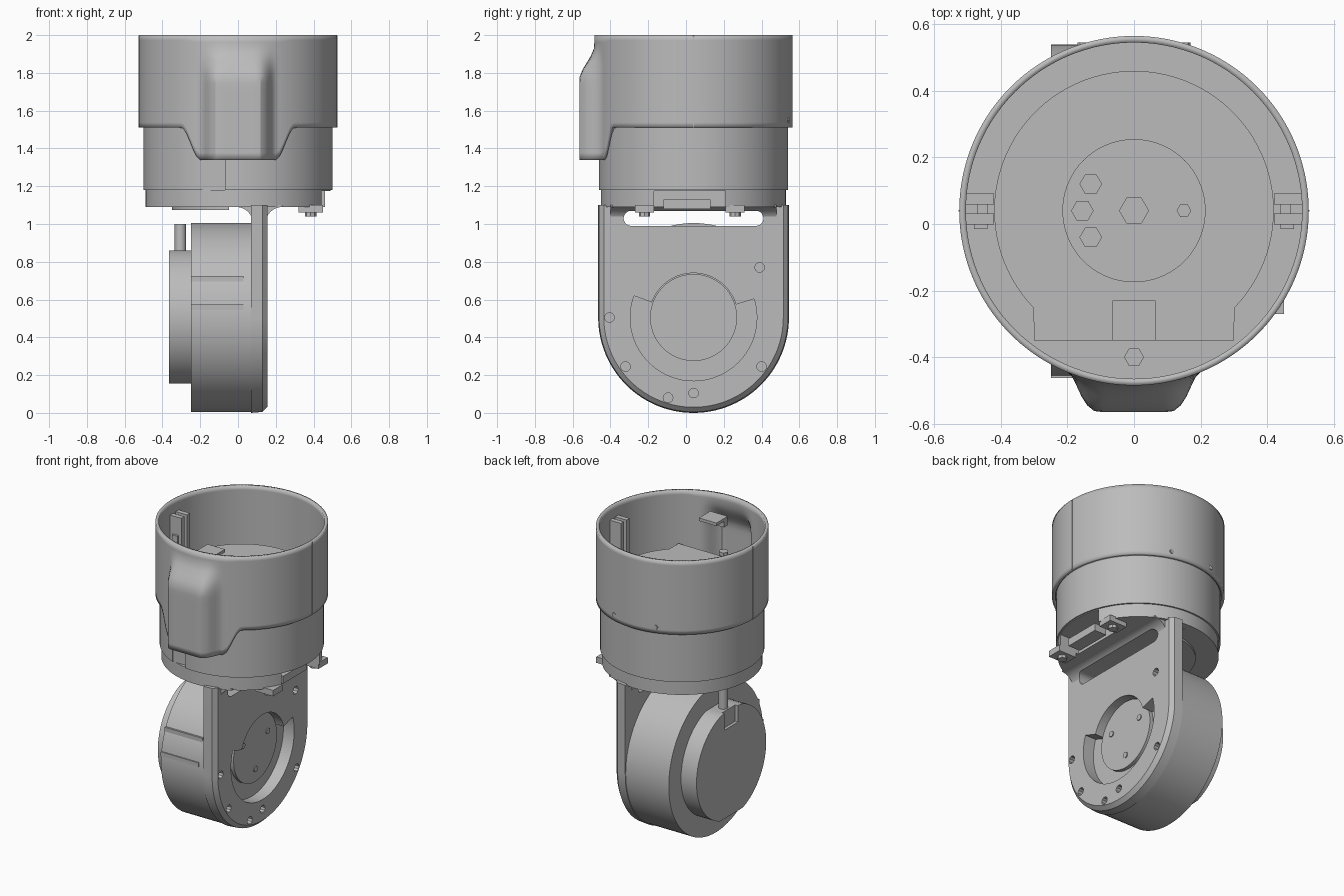
import bpy, bmesh, math

if "Cube" in bpy.data.objects:
    bpy.data.objects.remove(bpy.data.objects["Cube"])

grey = bpy.data.materials.new("plain_grey")
grey.use_nodes = True
GREY = (0.5, 0.5, 0.5, 1)
grey.diffuse_color = GREY
grey.node_tree.nodes["Principled BSDF"].inputs["Base Color"].default_value = GREY

CY, CZ = 0.04, 0.505      # shared axis of the drum and of the motor
parts = []


def finish(name, bm):
    mesh = bpy.data.meshes.new(name)
    bm.to_mesh(mesh)
    bm.free()
    ob = bpy.data.objects.new(name, mesh)
    bpy.context.collection.objects.link(ob)
    mesh.materials.append(grey)
    parts.append(ob)
    return ob


def loft(name, axis, *rings):
    """Solid through (offset, outline) rings stacked along an axis."""
    place = {"x": lambda w, u, v: (w, u, v),
             "y": lambda w, u, v: (u, w, v),
             "z": lambda w, u, v: (u, v, w)}[axis]
    bm = bmesh.new()
    loops = [[bm.verts.new(place(w, u, v)) for u, v in pts] for w, pts in rings]
    n = len(loops[0])
    for a, b in zip(loops, loops[1:]):
        for i in range(n):
            k = (i + 1) % n
            bm.faces.new((a[i], a[k], b[k], b[i]))
    bm.faces.new(loops[0])
    bm.faces.new(loops[-1])
    bmesh.ops.recalc_face_normals(bm, faces=bm.faces)
    return finish(name, bm)


def arc(u, v, r, a=0, b=360, n=72):
    full = b - a == 360
    angles = [math.radians(a + (b - a) * i / (n if full else n - 1)) for i in range(n)]
    return [(u + r * math.cos(t), v + r * math.sin(t)) for t in angles]


def disc(name, axis, u, v, r, lo, hi, n=72):
    pts = arc(u, v, r, n=n)
    return loft(name, axis, (lo, pts), (hi, pts))


def prism(name, axis, pts, lo, hi):
    return loft(name, axis, (lo, pts), (hi, pts))


def box(name, x, y, z):
    return prism(name, "z", [(x[0], y[0]), (x[1], y[0]), (x[1], y[1]), (x[0], y[1])], *z)


def cut(ob, cutter):
    mod = ob.modifiers.new("cut", "BOOLEAN")
    mod.operation, mod.solver, mod.object = "DIFFERENCE", "EXACT", cutter
    bpy.context.view_layer.objects.active = ob
    bpy.ops.object.modifier_apply(modifier=mod.name)
    parts.remove(cutter)
    bpy.data.objects.remove(cutter)


def smooth(a, b, t):
    t = min(1, max(0, (t - a) / (b - a)))
    return t * t * (3 - 2 * t)


# Upper shell: open tube with a dropped front skirt and a blended bulge
def make_shell(radius=0.525, cols=160, rows=18):
    bm = bmesh.new()
    grid = []
    for i in range(cols):
        t = 2 * math.pi * i / cols
        front = math.cos(t) > 0.5
        x = abs(radius * math.sin(t))
        bottom = 1.34 + 0.17 * smooth(0.2, 0.3, x) if front else 1.51
        col = []
        for j in range(rows + 1):
            z = bottom + (2 - bottom) * j / rows
            r = radius
            if front:
                blend = (1 - smooth(0.09, 0.2, x)) * (1 - smooth(1.76, 1.95, z))
                r += (0.605 / math.cos(t) - radius) * blend
            col.append(bm.verts.new((r * math.sin(t), CY - r * math.cos(t), z)))
        grid.append(col)
    for i in range(cols):
        a, b = grid[i], grid[(i + 1) % cols]
        for j in range(rows):
            bm.faces.new((a[j], b[j], b[j + 1], a[j + 1]))
    ob = finish("upper_shell", bm)
    mod = ob.modifiers.new("wall", "SOLIDIFY")
    mod.thickness, mod.offset = 0.02, -1


make_shell()

# Lower drum with a front channel, and its floor
drum = disc("lower_drum", "z", 0, CY, 0.5, 1.18, 1.54, 96)
cut(drum, box("channel_cutter", (-0.19, -0.07), (-0.6, -0.42), (1.1, 1.42)))
disc("shell_floor", "z", 0, CY, 0.508, 1.515, 1.56, 96)

# Raised inner platform: disc with a straight-sided front end
platform = arc(0, CY, 0.42, -44, 224) + [(-0.3, -0.35), (0.3, -0.35)]
prism("inner_platform", "z", platform, 1.55, 1.65)
disc("centre_disc", "z", 0, CY, 0.215, 1.64, 1.665)
for x, y, r in ((0, 0.04, 0.045), (-0.13, 0.12, 0.034), (-0.155, 0.04, 0.034),
                (-0.13, -0.04, 0.034), (0.15, 0.04, 0.022)):
    disc("platform_stud", "z", x, y, r, 1.66, 1.672, 6)
disc("platform_screw", "z", 0, -0.4, 0.03, 1.55, 1.66, 6)

# Inner hook near the front
box("hook_top", (-0.065, 0.065), (-0.31, -0.23), (1.91, 1.93))
box("hook_lip", (-0.065, 0.065), (-0.35, -0.31), (1.87, 1.93))

# Guide rails and latches on both side walls
for s in (-1, 1):
    span = sorted((s * 0.42, s * 0.508))
    for y in (0.015, 0.075):
        box("guide_rail", span, (y - 0.016, y + 0.016), (1.56, 1.92))
    box("rail_web", sorted((s * 0.47, s * 0.508)), (0.02, 0.07), (1.56, 1.9))
    box("latch", sorted((s * 0.44, s * 0.48)), (-0.015, 0.06), (1.72, 1.8))
    box("seam_strip", sorted((s * 0.515, s * 0.527)), (CY - 0.002, CY + 0.002), (1.51, 1.998))

# Base flange with a side notch
flange = disc("base_flange", "z", 0, CY, 0.49, 1.09, 1.18, 96)
cut(flange, box("notch_cutter", (0.3, 0.6), (-0.17, 0.21), (1.0, 1.175)))
box("notch_connector", (0.33, 0.42), (-0.12, 0.13), (1.08, 1.13))
for y in (-0.22, 0.26):
    box("cable_clip", (0.32, 0.45), (y - 0.05, y + 0.05), (1.06, 1.1))
    disc("clip_screw", "z", 0.385, y, 0.03, 1.04, 1.06, 8)
prism("under_plate", "z", arc(0, CY, 0.35, 98, 262), 1.075, 1.1)

# Arm plate: rounded bottom, chamfered outer rim
def arm_outline(r):
    return arc(CY, CZ, r, 180, 360, 64) + [(CY + r, 1.1), (CY - r, 1.1)]


arm = loft("arm_plate", "x", (0.07, arm_outline(0.505)), (0.13, arm_outline(0.5)),
           (0.155, arm_outline(0.475)))

# Flared root joining the arm to the flange
root = ([(-0.01, 1.1)] + arc(-0.01, 1.0, 0.09, 90, 0, 12)
        + arc(0.235, 1.0, 0.09, 180, 90, 12) + [(0.235, 1.1)])
flare = prism("arm_root", "y", root, CY - 0.44, CY + 0.44)

# Long rounded window through the arm
for ob in (arm, flare):
    window = (arc(0.37, 1.03, 0.04, -90, 90, 14) + arc(-0.29, 1.03, 0.04, 90, 270, 14))
    cut(ob, prism("window_cutter", "x", window, -0.2, 0.4))

# Stepped opening showing the motor shaft face
opening = arc(CY, CZ, 0.335, 160, 377, 64) + arc(CY, CZ, 0.235, 17, 160, 40)
cut(arm, prism("opening_cutter", "x", opening, 0.0, 0.3))
disc("shaft_face", "x", CY, CZ, 0.23, 0.06, 0.1)
for a in (25, 155, 270):
    t = math.radians(a)
    disc("shaft_screw", "x", CY + 0.145 * math.cos(t), CZ + 0.145 * math.sin(t),
         0.02, 0.1, 0.106, 8)
for y, z in ((-0.405, 0.505), (-0.32, 0.245), (-0.095, 0.08), (0.04, 0.105),
             (0.4, 0.245), (0.39, 0.77)):
    cut(arm, disc("hole_cutter", "x", y, z, 0.026, 0.12, 0.2, 10))

# Motor housing, side ribs, rear cap and cable stub
disc("motor_housing", "x", CY, CZ, 0.5, -0.25, 0.075, 96)
for z in (0.56, 0.71):
    y = CY - math.sqrt(0.25 - (z - CZ) ** 2)
    box("housing_rib", (-0.25, 0.03), (y - 0.006, y + 0.02), (z - 0.014, z + 0.014))
cap_outline = [(u, min(0.86, max(0.155, v))) for u, v in arc(CY, CZ, 0.37)]
cap = prism("motor_cap", "x", cap_outline, -0.365, -0.24)
cut(cap, box("cap_notch_cutter", (-0.4, -0.345), (-0.03, 0.11), (0.75, 0.9)))
disc("cable_stub", "z", -0.305, CY, 0.03, 0.8, 1.0, 20)

# Small screws around the shell
for a in (-17, 17, 163, 197):
    t = math.radians(a)
    x, y = 0.527 * math.sin(t), CY - 0.527 * math.cos(t)
    if abs(a) > 90:
        disc("shell_screw", "y", x, 1.55, 0.015, y - 0.02, y + 0.002, 6)

# Smooth round walls, keep edges sharp
bpy.ops.object.select_all(action="DESELECT")
for ob in parts:
    ob.select_set(True)
bpy.context.view_layer.objects.active = parts[0]
bpy.ops.object.shade_smooth_by_angle(angle=math.radians(30))
